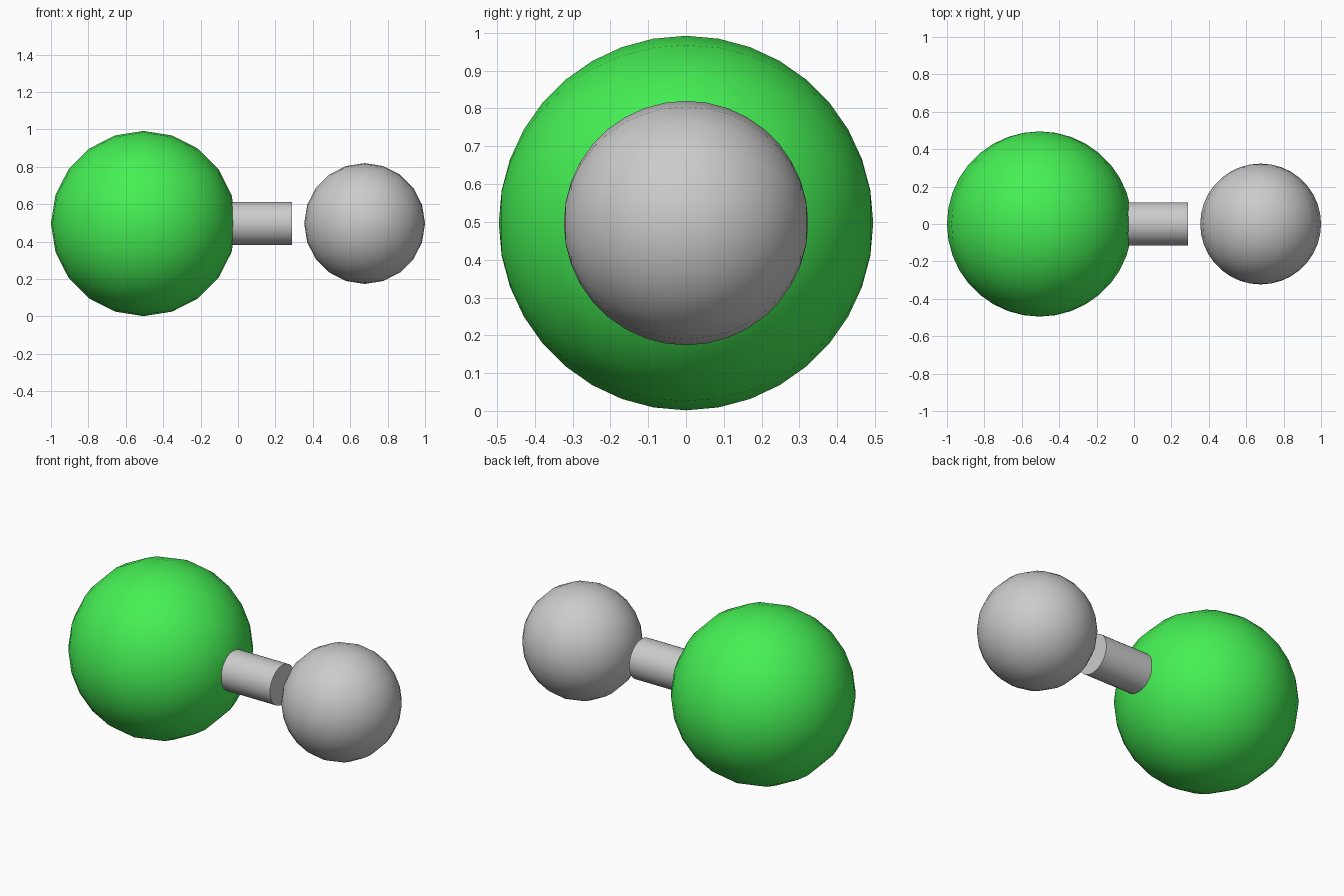
import bpy
from math import radians

if "Cube" in bpy.data.objects:
    bpy.data.objects.remove(bpy.data.objects["Cube"])

CENTRE_Z = 0.497


def smooth(name, material=None):
    obj = bpy.context.object
    obj.name = name
    bpy.ops.object.shade_smooth_by_angle(angle=radians(40))
    if material:
        obj.data.materials.append(material)
    return obj


def ball(name, x, radius, material=None):
    # poles face front and back
    bpy.ops.mesh.primitive_uv_sphere_add(
        segments=20, ring_count=18, radius=radius,
        location=(x, 0, CENTRE_Z), rotation=(radians(90), 0, 0))
    return smooth(name, material)


green = bpy.data.materials.new("green")
green.diffuse_color = (0.06, 0.87, 0.09, 1)
green.use_nodes = True
green.node_tree.nodes["Principled BSDF"].inputs["Base Color"].default_value = green.diffuse_color

# large and small balls
ball("large_ball", -0.505, 0.495, green)
ball("small_ball", 0.677, 0.323)

# short rod, sunk into the large ball and stopping before the small one
start, end = -0.06, 0.29
bpy.ops.mesh.primitive_cylinder_add(
    vertices=32, radius=0.116, depth=end - start,
    location=((start + end) / 2, 0, CENTRE_Z), rotation=(0, radians(90), 0))
smooth("connecting_rod")
